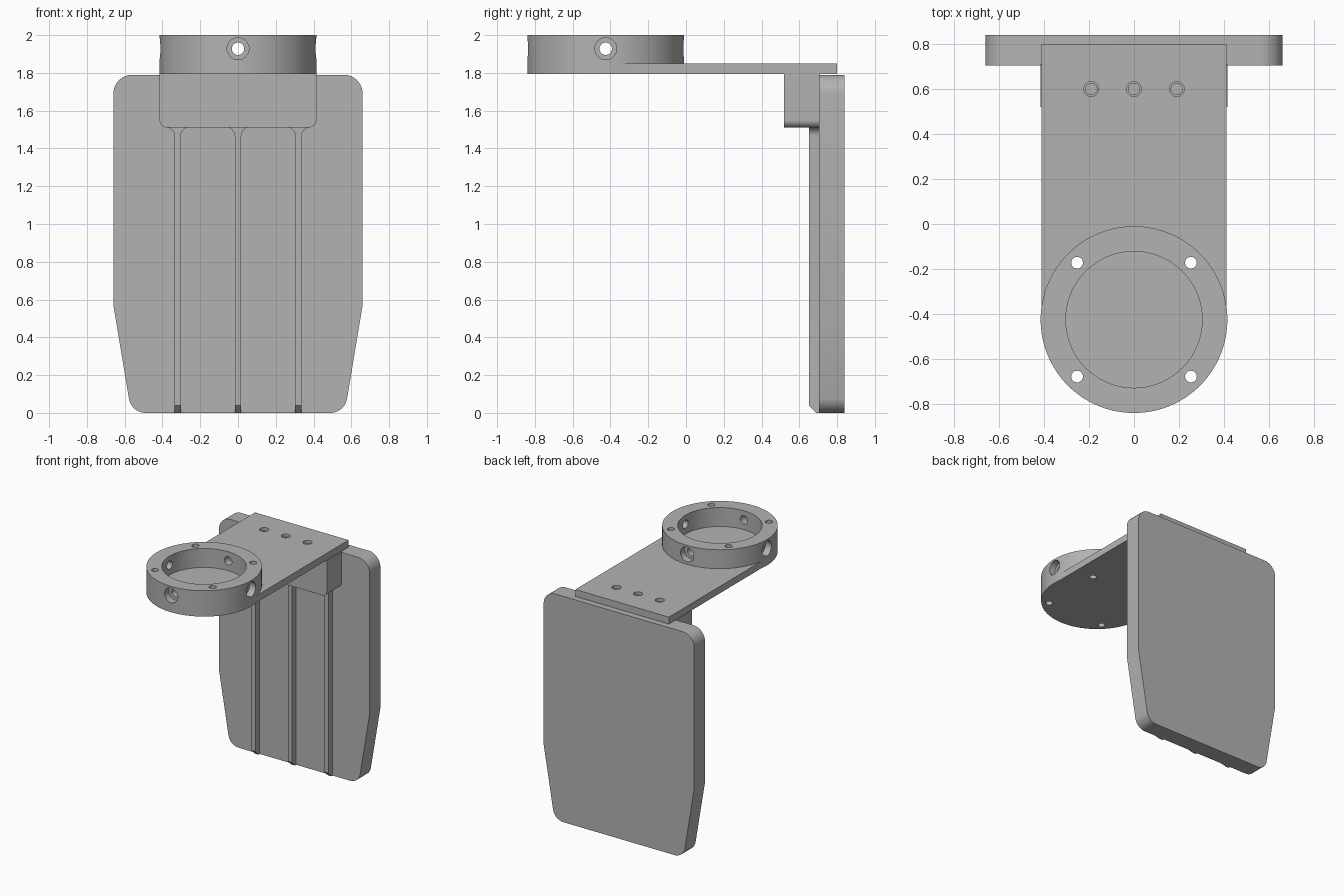
import bpy, bmesh, math
from mathutils import Vector, Matrix

if "Cube" in bpy.data.objects:
    bpy.data.objects.remove(bpy.data.objects["Cube"], do_unlink=True)

grey = bpy.data.materials.new("matte grey")
grey.use_nodes = True
grey.diffuse_color = (0.45, 0.45, 0.45, 1)
grey.node_tree.nodes["Principled BSDF"].inputs["Base Color"].default_value = grey.diffuse_color


def make(name, bm):
    bmesh.ops.recalc_face_normals(bm, faces=bm.faces)
    mesh = bpy.data.meshes.new(name)
    bm.to_mesh(mesh)
    bm.free()
    mesh.materials.append(grey)
    obj = bpy.data.objects.new(name, mesh)
    bpy.context.collection.objects.link(obj)
    return obj


def rounded(corners, steps=10):
    """Outline from (x, z, radius) corners, each replaced by an arc."""
    out = []
    for i, (x, z, r) in enumerate(corners):
        p = Vector((x, z))
        a = (Vector(corners[i - 1][:2]) - p).normalized()
        b = (Vector(corners[(i + 1) % len(corners)][:2]) - p).normalized()
        half = a.angle(b) / 2
        if r == 0:
            out.append(p)
            continue
        centre = p + (a + b).normalized() * r / math.sin(half)
        start = p + a * r / math.tan(half) - centre
        end = p + b * r / math.tan(half) - centre
        for k in range(steps + 1):
            t = k / steps
            out.append(centre + (start * (1 - t) + end * t).normalized() * r)
    return out


def mirrored(right):
    return right + [(-x, z, r) for x, z, r in reversed(right)]


def extrude_y(outline, y0, y1):
    bm = bmesh.new()
    face = bm.faces.new([bm.verts.new((x, y0, z)) for x, z in outline])
    geom = bmesh.ops.extrude_face_region(bm, geom=[face])["geom"]
    verts = [v for v in geom if isinstance(v, bmesh.types.BMVert)]
    bmesh.ops.translate(bm, verts=verts, vec=(0, y1 - y0, 0))
    return bm


def cylinder(name, start, end, radius, sides=32):
    start, end = Vector(start), Vector(end)
    axis = end - start
    turn = axis.to_track_quat('Z', 'Y').to_matrix().to_4x4()
    bm = bmesh.new()
    bmesh.ops.create_cone(bm, cap_ends=True, segments=sides, radius1=radius, radius2=radius,
                          depth=axis.length, matrix=Matrix.Translation((start + end) / 2) @ turn)
    return make(name, bm)


def combine(target, tool, operation='DIFFERENCE', keep=False):
    bpy.context.view_layer.objects.active = target
    mod = target.modifiers.new("cut", 'BOOLEAN')
    mod.object, mod.operation, mod.solver = tool, operation, 'EXACT'
    bpy.ops.object.modifier_apply(modifier=mod.name)
    if not keep:
        bpy.data.objects.remove(tool, do_unlink=True)


# Back panel with tapered lower sides
panel = make("back_panel", extrude_y(rounded(mirrored(
    [(0.565, 0, 0.09), (0.66, 0.57, 0), (0.66, 1.79, 0.1)])), 0.705, 0.84))

# Mounting block under the plate
block = make("mounting_block", extrude_y(rounded(mirrored(
    [(0.415, 1.51, 0.04), (0.415, 1.797, 0)])), 0.52, 0.71))

# Three ribs, flared where they meet the block and chamfered at the foot
ribs = []
half, flare, top = 0.017, 0.045, 1.512
for side, x in (("right", -0.32), ("middle", 0), ("left", 0.32)):
    curve = [(half + flare * (1 - math.cos(a)), top - flare + flare * math.sin(a), 0)
             for a in (k * math.pi / 16 for k in range(9))]
    outline = [(x + px, pz) for px, pz, _ in mirrored([(half, 0, 0)] + curve)]
    bm = extrude_y(outline, 0.65, 0.71)
    cut = bmesh.ops.bisect_plane(bm, geom=bm.verts[:] + bm.edges[:] + bm.faces[:],
                                 plane_co=(0, 0.65, 0.04), plane_no=(0, -1, -1), clear_outer=True)
    bmesh.ops.holes_fill(bm, edges=[e for e in cut["geom_cut"] if isinstance(e, bmesh.types.BMEdge)])
    ribs.append(make(side + "_rib", bm))

# Top plate joined to the ring, whose floor is the plate
cy, low, floor = -0.425, 1.795, 1.85
bm = bmesh.new()
bmesh.ops.create_cube(bm, size=1, matrix=Matrix.Translation((0, (cy + 0.8) / 2, (low + floor) / 2))
                      @ Matrix.Diagonal((0.82, 0.8 - cy, floor - low, 1)))
plate = make("plate_and_ring", bm)
combine(plate, cylinder("ring", (0, cy, low), (0, cy, 2), 0.415, 128), 'UNION')
combine(plate, cylinder("bore", (0, cy, floor), (0, cy, 2.1), 0.303, 128))

# Vertical bolt holes in the ring
for sx in (-1, 1):
    for sy in (-1, 1):
        x, y = sx * 0.253, cy + sy * 0.253
        combine(plate, cylinder("bolt", (x, y, 1.7), (x, y, 2.1), 0.026))

# Counterbored holes through the ring wall on four sides
centre = Vector((0, cy, 1.928))
for way in (Vector((1, 0, 0)), Vector((-1, 0, 0)), Vector((0, 1, 0)), Vector((0, -1, 0))):
    combine(plate, cylinder("pin", centre + way * 0.2, centre + way * 0.5, 0.033))
    combine(plate, cylinder("counterbore", centre + way * 0.36, centre + way * 0.5, 0.058))

# Three stepped screw holes above the block
for x in (-0.19, 0, 0.19):
    combine(plate, cylinder("head", (x, 0.6, 1.825), (x, 0.6, 1.9), 0.033))
    shaft = cylinder("shaft", (x, 0.6, 1.65), (x, 0.6, 1.9), 0.025)
    combine(plate, shaft, keep=True)
    combine(block, shaft)

# Smooth the curved walls, keep edges crisp
bpy.ops.object.select_all(action='DESELECT')
for obj in [panel, block, plate] + ribs:
    obj.select_set(True)
bpy.context.view_layer.objects.active = plate
bpy.ops.object.shade_smooth_by_angle(angle=math.radians(30))
